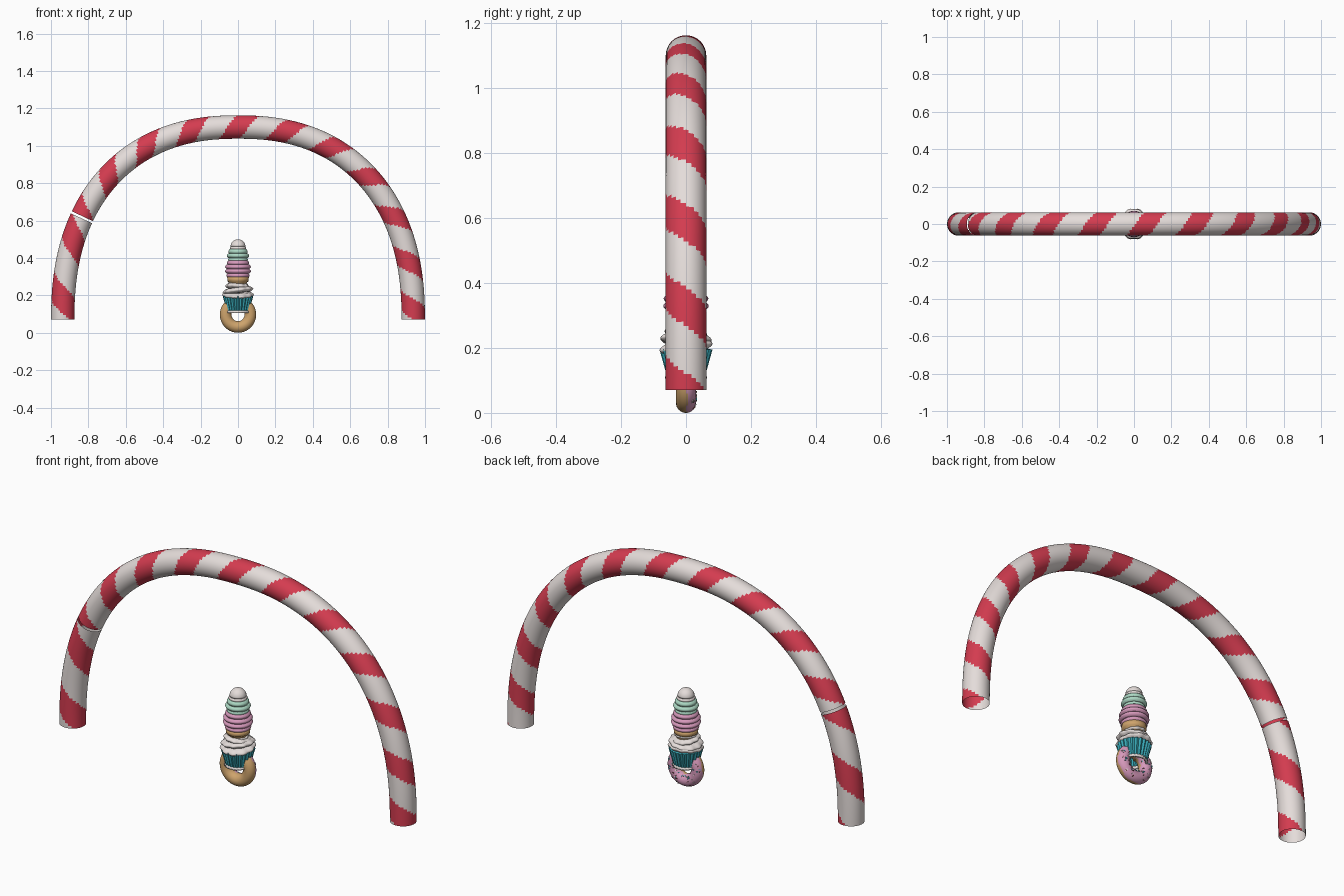
import bpy, bmesh, math, random
from math import sin, cos, pi, tau
from mathutils import Vector, Matrix

random.seed(4)
if "Cube" in bpy.data.objects:
    bpy.data.objects.remove(bpy.data.objects["Cube"])


def material(name, r, g, b):
    m = bpy.data.materials.new(name)
    m.use_nodes = True
    m.diffuse_color = (r, g, b, 1)
    m.node_tree.nodes["Principled BSDF"].inputs["Base Color"].default_value = (r, g, b, 1)
    return m


WHITE = material("cream white", 0.78, 0.72, 0.70)
RED = material("candy red", 0.66, 0.045, 0.08)
PINK = material("icing pink", 0.68, 0.32, 0.50)
MINT = material("mint green", 0.42, 0.70, 0.56)
TAN = material("dough tan", 0.62, 0.37, 0.15)
TEAL = material("wrapper teal", 0.04, 0.40, 0.48)
BROWN = material("chocolate brown", 0.12, 0.04, 0.03)


def finish(name, bm, mats, smooth=True):
    bmesh.ops.remove_doubles(bm, verts=bm.verts, dist=1e-5)
    bmesh.ops.recalc_face_normals(bm, faces=bm.faces)
    me = bpy.data.meshes.new(name)
    bm.to_mesh(me)
    bm.free()
    for m in mats:
        me.materials.append(m)
    for p in me.polygons:
        p.use_smooth = smooth
    ob = bpy.data.objects.new(name, me)
    bpy.context.collection.objects.link(ob)
    return ob


def skin(bm, rings, rule=None):
    """Join rings of points with quads; rule(i, j) gives the material index."""
    rows = [[bm.verts.new(p) for p in ring] for ring in rings]
    n = len(rows[0])
    for i, (a, b) in enumerate(zip(rows, rows[1:])):
        for j in range(n):
            k = (j + 1) % n
            f = bm.faces.new((a[j], a[k], b[k], b[j]))
            f.material_index = rule(i, j) if rule else 0


def lathe(name, profile, mat, seg=32, lobes=0, depth=0, tilt=0, phase=0, smooth=True):
    """Revolve (radius, height) points, with optional lobes and a tilted axis."""
    rings = []
    for r, z in profile:
        ring = []
        for j in range(seg):
            a = tau * j / seg
            q = r * (1 + depth * cos(lobes * a))
            ring.append((q * cos(a), q * sin(a), z + tilt * r * sin(a + phase)))
        rings.append(ring)
    bm = bmesh.new()
    skin(bm, rings)
    return finish(name, bm, [mat], smooth)


# Arch path, sampled by length from the top (negative lengths on the right side of the model)
TUBE, N = 0.0625, 2.3
dense = []
for i in range(1601):
    a = pi * (1 - i / 1600)
    c, s = cos(a), max(sin(a), 0)
    dense.append(Vector((math.copysign(0.937 * abs(c) ** (2 / N), c), 0, 0.07 + 1.03 * s ** (2 / N))))
lengths = [0]
for p, q in zip(dense, dense[1:]):
    lengths.append(lengths[-1] + (q - p).length)
HALF = lengths[-1] / 2


def path(s):
    s = min(max(s + HALF, 0), 2 * HALF)
    k = 0
    while k < 1599 and lengths[k + 1] < s:
        k += 1
    t = (s - lengths[k]) / max(lengths[k + 1] - lengths[k], 1e-9)
    lo, hi = max(k - 6, 0), min(k + 7, 1600)
    return dense[k].lerp(dense[k + 1], t), (dense[hi] - dense[lo]).normalized()


def striped_tube(name, s0, s1, period, centre, seg=48):
    """Open tube along the arch with one helical red stripe."""
    steps = int((s1 - s0) / 0.012)
    ds = (s1 - s0) / steps
    rings = []
    for i in range(steps + 1):
        p, t = path(s0 + i * ds)
        inward = Vector((t.z, 0, -t.x))
        front = Vector((0, -1, 0))
        rings.append([p + TUBE * (inward * cos(tau * j / seg) + front * sin(tau * j / seg))
                      for j in range(seg)])

    def rule(i, j):
        u = (s0 + (i + 0.5) * ds - centre) / period - (j + 0.5) / seg + 0.25
        return int(abs(u - round(u)) < 0.225)

    bm = bmesh.new()
    skin(bm, rings, rule)
    finish(name, bm, [WHITE, RED])


# Length at which the arch is split on the right side
split = next(l for p, l in zip(dense, lengths) if p.z > 0.617) - HALF
striped_tube("arch_long_piece", split + 0.006, HALF, 0.255, 0)
striped_tube("arch_short_piece", -HALF, split - 0.006, 0.33, -HALF + 0.105)

# Doughnut: dough in front, icing behind with a wavy edge
MAJOR, MINOR, CZ = 0.066, 0.031, 0.097


def ring_point(a, b, r=MINOR):
    q = MAJOR + r * cos(b)
    return Vector((q * cos(a), r * sin(b), CZ + q * sin(a)))


SEG_A, SEG_B = 64, 32
bm = bmesh.new()
skin(bm, [[ring_point(tau * i / SEG_A, tau * j / SEG_B) for j in range(SEG_B)] for i in range(SEG_A + 1)],
     lambda i, j: int(MINOR * sin(tau * (j + 0.5) / SEG_B) > 0.003 + 0.005 * sin(7 * tau * i / SEG_A)))
finish("doughnut", bm, [TAN, PINK])

# Sprinkles laid on the icing
bm = bmesh.new()
for i in range(70):
    a, b = random.uniform(0, tau), random.uniform(0.15 * pi, 0.85 * pi)
    p = ring_point(a, b, MINOR + 0.001)
    n = (p - ring_point(a, b, 0)).normalized()
    rot = n.to_track_quat("Z", "Y").to_matrix().to_4x4()
    m = Matrix.Translation(p) @ rot @ Matrix.Rotation(random.uniform(0, pi), 4, "Z") @ Matrix.Diagonal((0.009, 0.003, 0.003, 1))
    made = bmesh.ops.create_cube(bm, size=1, matrix=m)
    for f in {f for v in made["verts"] for f in v.link_faces}:
        f.material_index = i % 3
finish("sprinkles", bm, [BROWN, TEAL, WHITE], smooth=False)

# Cupcake: pleated wrapper open below, pale base band, tilted frosting layers
lathe("cupcake_wrapper", [(0.056, 0.112), (0.078, 0.195), (0.05, 0.2)], TEAL, 48, 24, 0.045, smooth=False)
lathe("cupcake_base_band", [(0.05, 0.118), (0.061, 0.118), (0.063, 0.106), (0.052, 0.106), (0.05, 0.118)], WHITE, 48, 24, 0.03)


def bulge(r, z, h, pinch=0.8, n=8):
    """Rounded layer profile closed at top and bottom."""
    side = [(r * (pinch + (1 - pinch) * sin(pi * i / n)), z + h * (i / n - 0.5)) for i in range(n + 1)]
    return [(0, z - h / 2)] + side + [(0, z + h / 2)]


for i, (r, z, h) in enumerate([(0.082, 0.203, 0.03), (0.079, 0.226, 0.028), (0.066, 0.245, 0.026), (0.052, 0.262, 0.02)]):
    lathe(f"frosting_layer_{i + 1}", bulge(r, z, h), WHITE, 60, 10, 0.035, 0.13, i * 1.9)

# Ice cream cone pushed down through the cupcake
lathe("cone", [(0, 0.105), (0.045, 0.25), (0.048, 0.27), (0.056, 0.275), (0.058, 0.298), (0, 0.3)], TAN)

# Soft ice cream scoops, each with rounded ridges
scoops = [("pink_scoop", PINK, [(0.062, 0.306), (0.07, 0.329), (0.069, 0.352), (0.06, 0.373)], 0.026),
          ("mint_scoop", MINT, [(0.053, 0.39), (0.06, 0.412), (0.052, 0.434)], 0.026)]
for name, mat, layers, h in scoops:
    profile = [(0, layers[0][1] - h / 2)]
    for r, z in layers:
        profile += bulge(r, z, h, 0.85)[1:-1]
    profile.append((0, layers[-1][1] + h / 2))
    lathe(name, profile, mat)
lathe("cream_scoop", bulge(0.044, 0.452, 0.024)[:-1]
      + [(0.04 * cos(pi / 16 * i), 0.461 + 0.039 * sin(pi / 16 * i)) for i in range(9)], WHITE)
